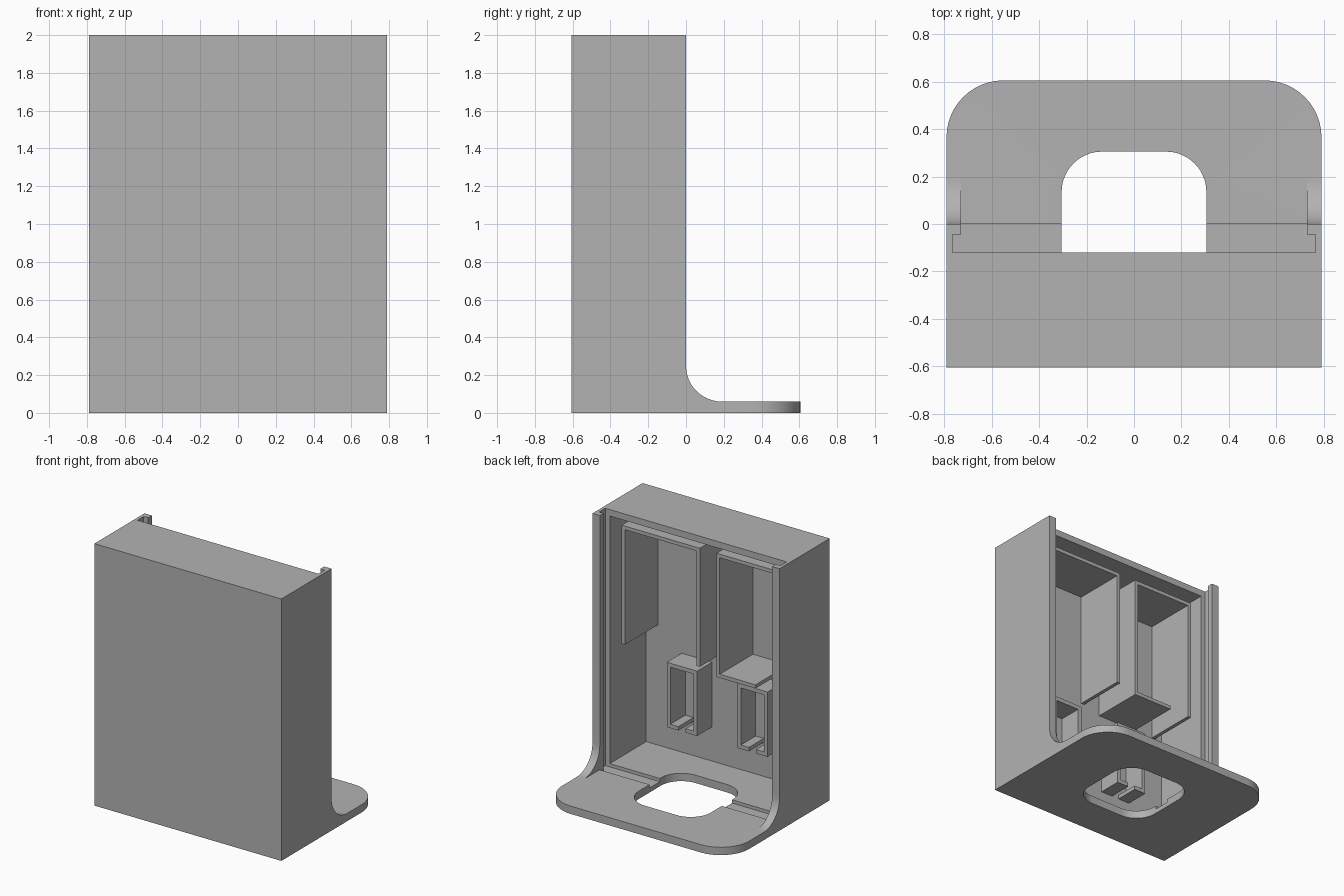
import bpy, bmesh, math
from mathutils import Vector

if "Cube" in bpy.data.objects:
    bpy.data.objects.remove(bpy.data.objects["Cube"], do_unlink=True)

grey = bpy.data.materials.new("matte grey")
grey.use_nodes = True
grey.diffuse_color = (0.45, 0.45, 0.45, 1)
grey.node_tree.nodes["Principled BSDF"].inputs["Base Color"].default_value = (0.45, 0.45, 0.45, 1)


def finish(name, bm):
    bmesh.ops.recalc_face_normals(bm, faces=bm.faces)
    mesh = bpy.data.meshes.new(name)
    bm.to_mesh(mesh)
    bm.free()
    mesh.materials.append(grey)
    obj = bpy.data.objects.new(name, mesh)
    bpy.context.collection.objects.link(obj)
    return obj


def prism(name, points, push):
    """Extrude a closed outline along a vector."""
    bm = bmesh.new()
    face = bm.faces.new([bm.verts.new(p) for p in points])
    out = bmesh.ops.extrude_face_region(bm, geom=[face])
    verts = [v for v in out["geom"] if isinstance(v, bmesh.types.BMVert)]
    bmesh.ops.translate(bm, verts=verts, vec=Vector(push))
    return finish(name, bm)


def add_box(bm, x, y, z):
    verts = bmesh.ops.create_cube(bm, size=1)["verts"]
    for v in verts:
        v.co = [a[0] if c < 0 else a[1] for a, c in zip((x, y, z), v.co)]


def box(name, x, y, z):
    bm = bmesh.new()
    add_box(bm, x, y, z)
    return finish(name, bm)


def arc(cx, cy, r, start, end, n=12):
    return [(cx + r * math.cos(math.radians(start + (end - start) * i / n)),
             cy + r * math.sin(math.radians(start + (end - start) * i / n))) for i in range(n + 1)]


def combine(target, tool, operation="DIFFERENCE"):
    tool.hide_render = True
    mod = target.modifiers.new("cut", "BOOLEAN")
    mod.operation, mod.solver, mod.object = operation, "EXACT", tool
    bpy.context.view_layer.objects.active = target
    bpy.ops.object.modifier_apply(modifier=mod.name)
    bpy.data.objects.remove(tool, do_unlink=True)


W, D, FLOOR = 0.79, 0.605, 0.06
FRONT = -0.56    # inner face of the front wall
INNER = 0.728    # inner face of the side walls

# Housing: L-shaped side profile with a fillet, trimmed to rounded foot corners
side = [(-D, 0), (D, 0), (D, FLOOR)] + arc(0.19, 0.25, 0.19, 270, 180) + [(0, 2), (-D, 2)]
housing = prism("housing", [(-W, y, z) for y, z in side], (2 * W, 0, 0))
plan = [(-W, -1), (W, -1)] + arc(W - 0.24, D - 0.24, 0.24, 0, 90) + arc(0.24 - W, D - 0.24, 0.24, 90, 180)
combine(housing, prism("foot_outline", [(x, y, -1) for x, y in plan], (0, 0, 4)), "INTERSECT")

# Cavity, open top behind the roof, sliding-panel slot and floor groove
combine(housing, box("cavity", (-INNER, INNER), (FRONT, 0.7), (FLOOR, 1.95)))
combine(housing, box("roof_gap", (-INNER, INNER), (-0.12, 0.7), (1.8, 2.5)))
combine(housing, box("panel_slot", (-0.765, 0.765), (-0.12, -0.045), (0.035, 2.5)))
combine(housing, box("floor_groove", (-INNER, INNER), (-0.12, 0.003), (0.035, 0.3)))

# Rounded cable opening in the floor
H, R = 0.305, 0.17
hole = []
for sx, sy, a in ((1, 1, 0), (-1, 1, 90), (-1, -1, 180), (1, -1, 270)):
    hole += arc(sx * (H - R), sy * (H - R), R, a, a + 90)
combine(housing, prism("cable_opening", [(x, y, -1) for x, y in hole], (0, 0, 1.5)))
bpy.ops.object.select_all(action="DESELECT")
housing.select_set(True)
bpy.context.view_layer.objects.active = housing
bpy.ops.object.shade_smooth_by_angle(angle=math.radians(30))

# Upper pockets: two side walls and a top plate, on the front wall
T = 0.028
BACK = FRONT - 0.01


def pocket(name, x0, x1, bottom, shelf=None):
    bm = bmesh.new()
    depth, top = (BACK, -0.16), 1.885
    add_box(bm, (x0, x0 + T), depth, (bottom, top))
    add_box(bm, (x1 - T, x1), depth, (bottom, top))
    add_box(bm, (x0 + T, x1 - T), depth, (top - T, top))
    if shelf:
        add_box(bm, shelf, depth, (bottom, bottom + T))
    finish(name, bm)


pocket("left_pocket", -0.005, 0.655, 0.98)
pocket("right_pocket", -0.665, -0.145, 0.94, (-0.475, -0.145 - T))

# Lower clips: small open frames with a split bottom
for name, cx in (("left_clip", 0.3), ("right_clip", -0.295)):
    bm = bmesh.new()
    depth = (BACK, -0.38)
    for s in (-1, 1):
        add_box(bm, sorted((cx + s * 0.128, cx + s * 0.098)), depth, (0.32, 0.815))
        add_box(bm, sorted((cx + s * 0.098, cx + s * 0.03)), depth, (0.32, 0.35))
    add_box(bm, (cx - 0.098, cx + 0.098), depth, (0.785, 0.815))
    finish(name, bm)
